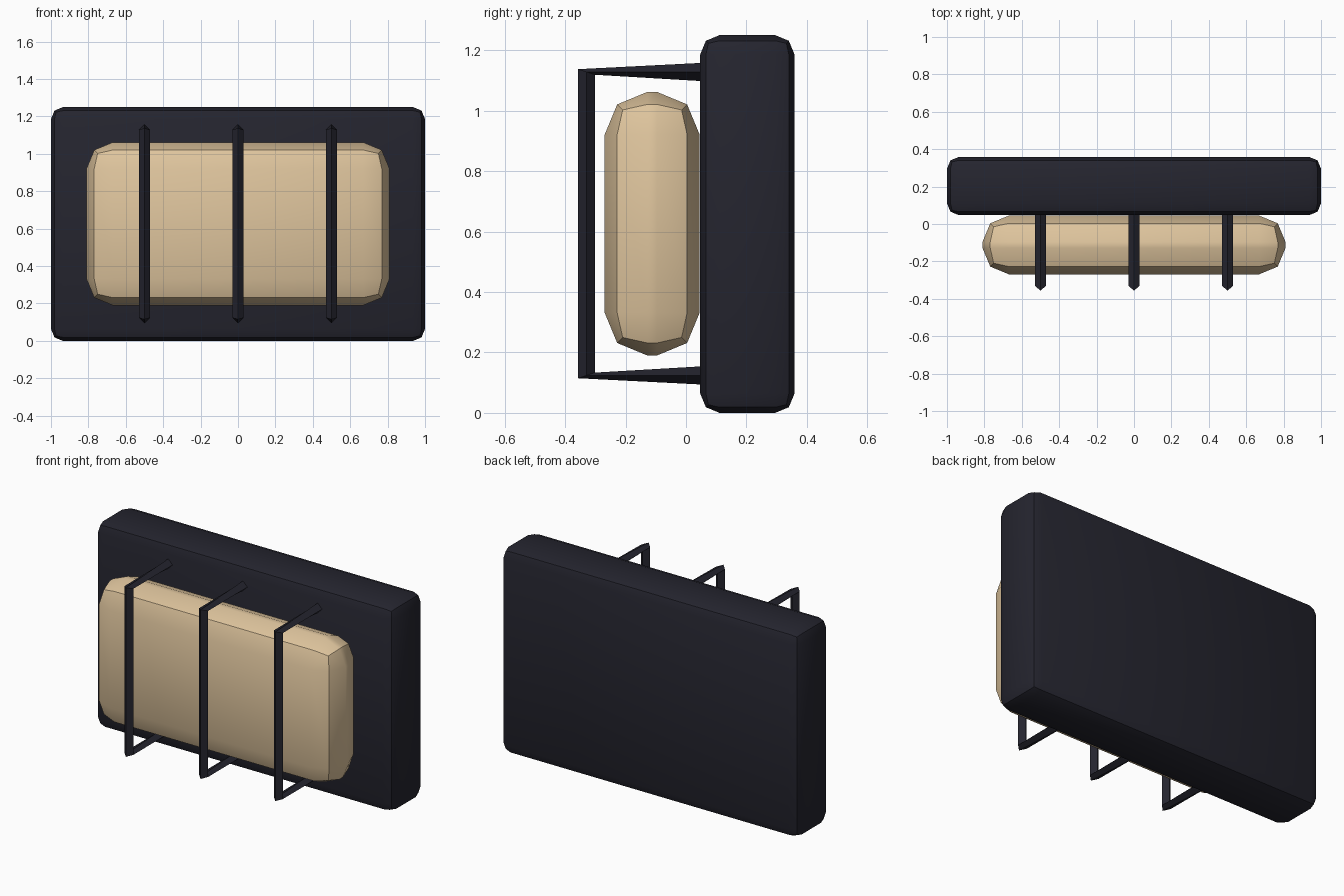
import bpy, bmesh, math
from mathutils import Vector

cube = bpy.data.objects.get("Cube")
if cube:
    bpy.data.objects.remove(cube, do_unlink=True)


def material(name, rgb):
    mat = bpy.data.materials.new(name)
    mat.use_nodes = True
    color = (*rgb, 1.0)
    mat.diffuse_color = color
    mat.node_tree.nodes["Principled BSDF"].inputs["Base Color"].default_value = color
    return mat


DARK = material("dark_metal", (0.018, 0.018, 0.028))
CREAM = material("warm_cream", (0.74, 0.56, 0.34))


def finish(name, bm, mat):
    bmesh.ops.recalc_face_normals(bm, faces=bm.faces[:])
    mesh = bpy.data.meshes.new(name)
    bm.to_mesh(mesh)
    bm.free()
    mesh.materials.append(mat)
    obj = bpy.data.objects.new(name, mesh)
    bpy.context.collection.objects.link(obj)
    bpy.ops.object.select_all(action='DESELECT')
    obj.select_set(True)
    bpy.context.view_layer.objects.active = obj
    bpy.ops.object.shade_smooth_by_angle(angle=math.radians(30))
    return obj


def rounded_box(name, center, size, bevel, mat):
    bm = bmesh.new()
    bmesh.ops.create_cube(bm, size=1)
    bmesh.ops.scale(bm, vec=size, verts=bm.verts)
    bmesh.ops.translate(bm, vec=center, verts=bm.verts)
    bmesh.ops.bevel(bm, geom=bm.edges[:], offset=bevel, segments=2,
                    profile=0.5, affect='EDGES')
    return finish(name, bm, mat)


def guard_bar(name, x):
    # Diamond-section rod swept round a U: center and outward direction per ring
    half = 0.502
    mid = 0.626
    path = [(0.05, half, 0, 1), (-0.329, half, -0.95, 0.31),
            (-0.329, -half, -0.95, -0.31), (0.05, -half, 0, -1)]
    r = 0.03
    bm = bmesh.new()
    rings = []
    for y, z, oy, oz in path:
        c = Vector((x, y, mid + z))
        out = Vector((0, oy, oz)) * r
        side = Vector((r, 0, 0))
        rings.append([bm.verts.new(c + d) for d in (out, side, -out, -side)])
    for a, b in zip(rings, rings[1:]):
        for i in range(4):
            j = (i + 1) % 4
            bm.faces.new((a[i], a[j], b[j], b[i]))
    bm.faces.new(rings[0])
    bm.faces.new(rings[-1])
    return finish(name, bm, DARK)


# Backing housing and lamp body
rounded_box("housing", (0, 0.203, 0.625), (2.0, 0.312, 1.25), 0.064, DARK)
rounded_box("lamp", (0, -0.112, 0.626), (1.62, 0.314, 0.872), 0.141, CREAM)

# Protective guard bars
for label, x in (("right", -0.5), ("middle", 0.0), ("left", 0.5)):
    guard_bar("guard_bar_" + label, x)
